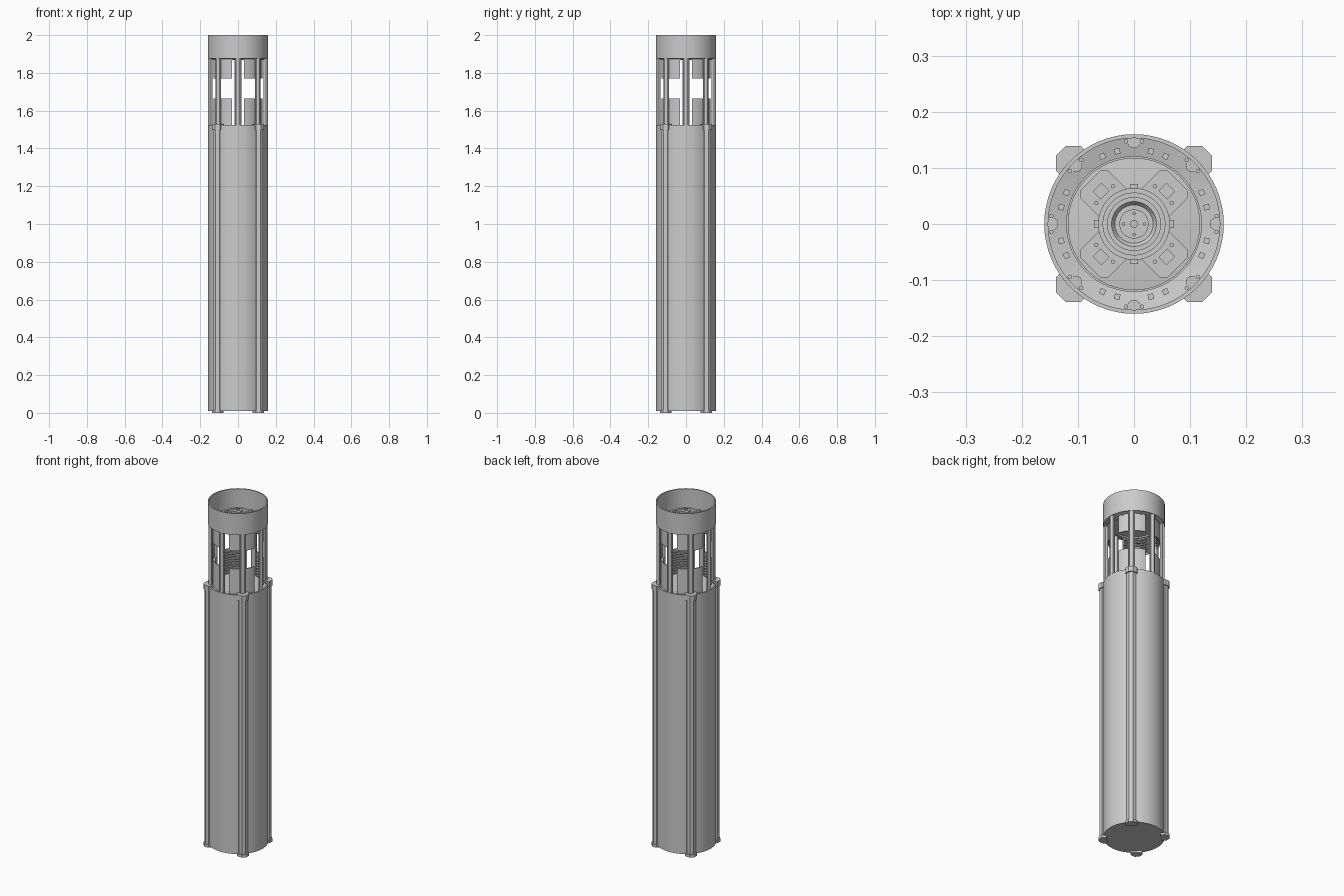
import bpy, bmesh, math
from mathutils import Matrix

cube = bpy.data.objects.get("Cube")
if cube:
    bpy.data.objects.remove(cube)

grey = bpy.data.materials.new("plain grey")
grey.use_nodes = True
grey.diffuse_color = (0.6, 0.6, 0.6, 1)
grey.node_tree.nodes["Principled BSDF"].inputs["Base Color"].default_value = (0.6, 0.6, 0.6, 1)


def finish(name, bm, smooth=True):
    bmesh.ops.recalc_face_normals(bm, faces=bm.faces)
    mesh = bpy.data.meshes.new(name)
    bm.to_mesh(mesh)
    bm.free()
    obj = bpy.data.objects.new(name, mesh)
    bpy.context.collection.objects.link(obj)
    mesh.materials.append(grey)
    if smooth:
        bpy.ops.object.select_all(action="DESELECT")
        obj.select_set(True)
        bpy.context.view_layer.objects.active = obj
        bpy.ops.object.shade_smooth_by_angle(angle=math.radians(35))
    return obj


def lathe(bm, profile, start=0, sweep=360, steps=64):
    """Turn a closed (radius, height) outline about the z axis."""
    full = sweep == 360
    rings = []
    for i in range(steps if full else steps + 1):
        a = math.radians(start + sweep * i / steps)
        rings.append([bm.verts.new((r * math.cos(a), r * math.sin(a), z)) for r, z in profile])
    n = len(profile)
    for i in range(steps):
        a, b = rings[i], rings[(i + 1) % len(rings)]
        for j in range(n):
            k = (j + 1) % n
            bm.faces.new((a[j], a[k], b[k], b[j]))
    if not full:
        bm.faces.new(rings[0])
        bm.faces.new(rings[-1])
    bmesh.ops.remove_doubles(bm, verts=bm.verts, dist=0.00005)


def turned(name, profile, **kw):
    bm = bmesh.new()
    lathe(bm, profile, **kw)
    return finish(name, bm)


def tube(name, inner, outer, low, high):
    return turned(name, [(inner, low), (outer, low), (outer, high), (inner, high)])


def prism(bm, outline, low, high, angle):
    """Extrude a (radial, tangential) outline upward, turned to an angle."""
    turn = Matrix.Rotation(math.radians(angle), 3, "Z")
    base = [bm.verts.new(turn @ Matrix.Translation((r, t, low)).to_translation()) for r, t in outline]
    face = bm.faces.new(base)
    top = bmesh.ops.extrude_face_region(bm, geom=[face])["geom"]
    for v in top:
        if isinstance(v, bmesh.types.BMVert):
            v.co.z = high


def post(name, outline, low, high, angles, smooth=False):
    bm = bmesh.new()
    for a in angles:
        prism(bm, outline, low, high, a)
    return finish(name, bm, smooth)


def circle(r, cx, n):
    return [(cx + r * math.cos(math.tau * i / n), r * math.sin(math.tau * i / n)) for i in range(n)]


def rect(r0, r1, t):
    return [(r0, -t), (r1, -t), (r1, t), (r0, t)]


def rail(front, half, flat):
    back = front - (half - flat)
    return [(0.14, -half), (back, -half), (front, -flat), (front, flat), (back, half), (0.14, half)]


diagonals = [45, 135, 225, 315]
squares = [0, 90, 180, 270]
eighths = diagonals + squares

# Column with a stepped top plate
turned("column", [(0, 0.01), (0.16, 0.01), (0.16, 1.525), (0.152, 1.525),
                  (0.152, 1.518), (0, 1.518)])

# Corner rails with end caps
post("corner_rails", rail(0.178, 0.024, 0.010), 0.004, 1.51, diagonals)
post("rail_top_caps", rail(0.184, 0.031, 0.012), 1.498, 1.53, diagonals)
post("rail_feet", rail(0.184, 0.031, 0.012), 0, 0.016, diagonals)

# Lantern cage
post("cage_rods", circle(0.012, 0.147, 12), 1.515, 1.885, eighths, True)
bm = bmesh.new()
for a in eighths:
    for side in (-5.5, 5.5):
        prism(bm, circle(0.004, 0.148, 8), 1.515, 1.89, a + side)
finish("cage_thin_rods", bm)

# Head ring
tube("head_ring", 0.153, 0.16, 1.875, 2)
turned("head_inner_cone", [(0.154, 1.885), (0.154, 1.878), (0.118, 1.868), (0.118, 1.876)])

# Curved lamp panels, ribbed on the inside, above and below the gap
for level, low, high in (("lower", 1.518, 1.665), ("upper", 1.77, 1.874)):
    shells, ribs = bmesh.new(), bmesh.new()
    for a in diagonals:
        lathe(shells, [(0.130, low), (0.135, low), (0.135, high), (0.130, high)], a - 31, 62, 14)
        z = low + 0.01
        while z < high - 0.006:
            lathe(ribs, [(0.120, z), (0.131, z), (0.131, z + 0.006), (0.120, z + 0.006)], a - 29, 58, 12)
            z += 0.015
    finish(level + "_lamp_panels", shells)
    finish(level + "_panel_ribs", ribs)

# Inner tray and its rim
turned("inner_tray", [(0, 1.876), (0.121, 1.876), (0.121, 1.897), (0.117, 1.897),
                      (0.117, 1.890), (0.06, 1.896), (0, 1.896)])

# Mounting pads with a socket block and two screws each
pad = [(0.04, -0.035), (0.1, -0.035), (0.11, -0.025), (0.11, 0.025), (0.1, 0.035), (0.04, 0.035)]
post("mounting_pads", pad, 1.88, 1.904, diagonals)
post("pad_blocks", rect(0.073, 0.093, 0.011), 1.9, 1.914, diagonals)
bm = bmesh.new()
for a in diagonals:
    for side in (-16, 16):
        prism(bm, circle(0.004, 0.077, 8), 1.9, 1.909, a + side)
finish("pad_screws", bm)

# Stepped hub
turned("hub", [(0, 1.89), (0.064, 1.89), (0.064, 1.918), (0.056, 1.918), (0.056, 1.930),
               (0.048, 1.930), (0.048, 1.942), (0.040, 1.942), (0.034, 1.934),
               (0.026, 1.934), (0.026, 1.946), (0, 1.946)])
post("hub_tabs", rect(0.058, 0.071, 0.007), 1.89, 1.915, squares)
post("hub_screws", circle(0.003, 0.019, 8), 1.94, 1.95, squares, True)
post("hub_centre_pin", circle(0.007, 0, 16), 1.94, 1.953, [0], True)

# Small clips around the tray
post("rim_clips", rect(0.128, 0.138, 0.005), 1.868, 1.888,
     [a + s for a in squares for s in (-25, -13, 13, 25)])
